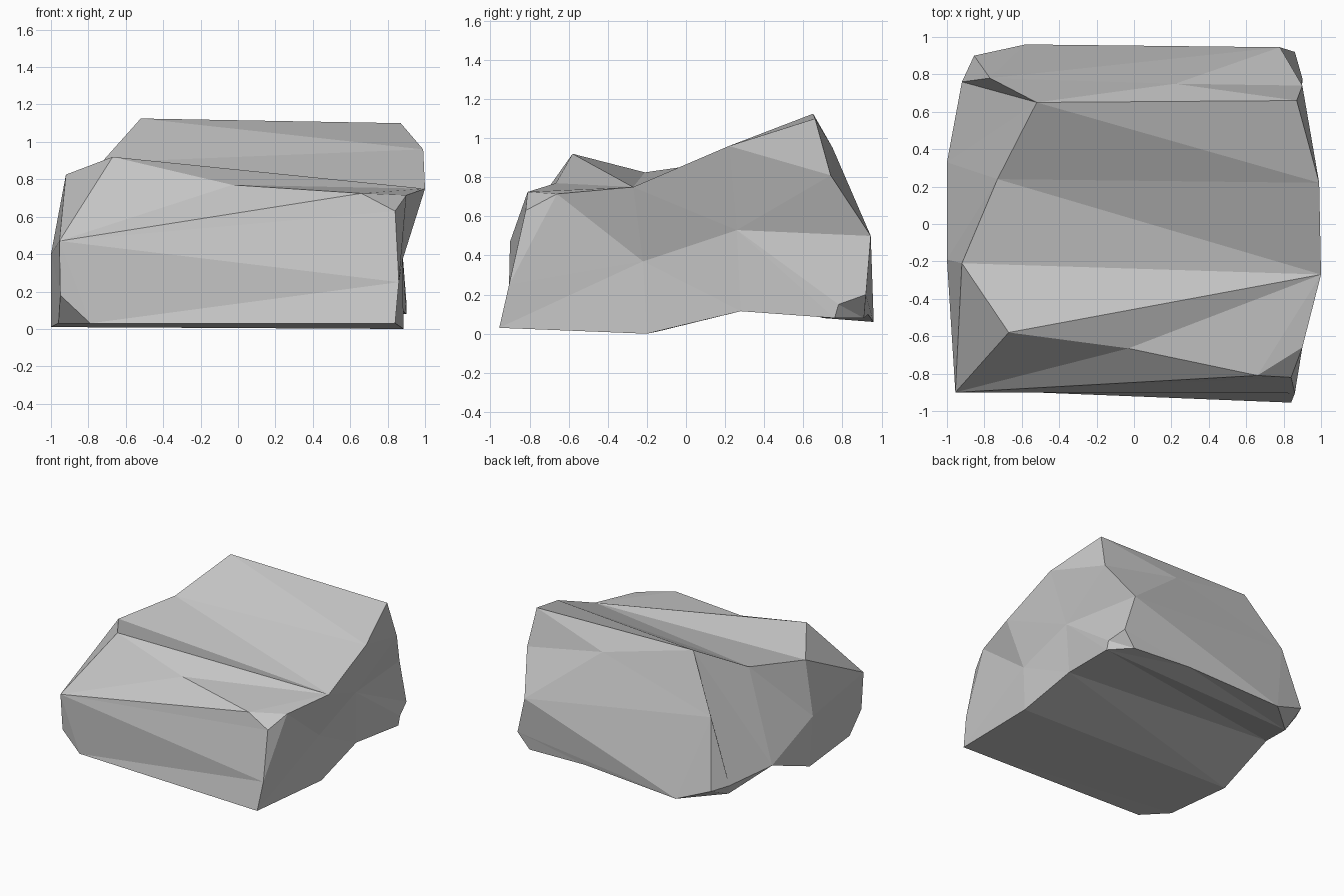
import bpy
import bmesh
from mathutils import Vector

default_cube = bpy.data.objects.get("Cube")
if default_cube:
    bpy.data.objects.remove(default_cube, do_unlink=True)

# One plain stone colour
stone = bpy.data.materials.new("stone_grey")
stone.use_nodes = True
grey = (0.57, 0.57, 0.57, 1.0)
stone.diffuse_color = grey
stone.node_tree.nodes["Principled BSDF"].inputs["Base Color"].default_value = grey

# Two end outlines, matched row by row: front foot, over the top, down the back, under the base
left = [
    (-.79, -.89, .03), (-.95, -.88, .18), (-.955, -.9, .47), (-.955, -.9, .47),
    (-.67, -.58, .92), (-.92, -.21, .825), (-.73, .24, .89), (-.52, .65, 1.125),
    (-.77, .78, .7), (-.58, .96, .06), (-.58, .96, .06), (-.58, .96, .06),
    (-.87, .7, .08), (-1, .33, .2), (-1, -.15, .01), (-.96, -.715, .03),
]
right = [
    (.84, -.955, .03), (.86, -.905, .25), (.84, -.82, .63), (.66, -.81, .725),
    (.9, -.66, .715), (1, -.27, .75), (.99, .22, .96), (.87, .66, 1.1),
    (.9, .74, .81), (.78, .945, .5), (.86, .92, .2), (.76, .91, .08),
    (.9, .76, .08), (.86, .28, .115), (.885, -.2, 0), (.84, -.955, .03),
]

bm = bmesh.new()
shared = {}


def corner(point):
    """Return the vertex at a point, making it once."""
    if point not in shared:
        shared[point] = bm.verts.new(Vector(point))
    return shared[point]


def fan(hub, path):
    """Triangles from a hub to each step of a path."""
    for a, b in zip(path, path[1:]):
        corners = [corner(p) for p in (hub, a, b)]
        if len(set(corners)) == 3:
            bm.faces.new(corners)


# Plain long facets: shoulder, top slope, lower back and base
rows = len(left)
for i in (2, 5, 6, 9, 12, 13, 14, 15):
    j = (i + 1) % rows
    fan(left[j], [left[i], right[i], right[j]])

# Front face
fan(left[0], [right[0], right[1], left[2], left[1]])
fan(left[2], [right[1], right[2]])

# Front ledge and the valley behind it
brow = (-.03, -.665, .77)
fan(brow, [left[2], right[3], right[5], left[4], left[2]])
fan(left[4], [right[5], left[5]])

# Back face under the crest
back_bump = (.22, .75, .95)
fan(back_bump, [left[7], *right[7:10], left[8], left[7]])
fan(left[9], [left[8], right[9]])

# Undercut at the bottom of the back
undercut = (.25, .93, .1)
fan(undercut, [left[10], *right[10:13], left[12], left[10]])

# Chipped end on the low x side
bulge = (-1, -.19, .4)
chip = (-.92, .76, .18)
heel = (-.855, .9, .17)
fan(bulge, [*left[13:], left[1], left[2], left[5], left[6], left[13]])
fan(left[15], left[:2])
fan(left[2], left[4:6])
fan(left[13], left[6:8])
fan(chip, [*left[7:9], heel, *left[12:14], left[7]])
fan(heel, [*left[8:10], left[12]])

# Hollowed end on the high x side
hollow = (.88, -.22, .37)
ridge = (.87, .26, .53)
notch = (.9, .78, .15)
fan(hollow, [right[14], *right[:2], *right[4:6], ridge, *right[13:15]])
fan(right[4], right[1:4])
fan(right[3], right[4:6])
fan(right[6], right[7:9])
fan(ridge, [*right[5:7], *right[8:11], notch, *right[12:14]])
fan(notch, right[10:13])

bmesh.ops.recalc_face_normals(bm, faces=bm.faces)
mesh = bpy.data.meshes.new("boulder")
bm.to_mesh(mesh)
bm.free()
mesh.materials.append(stone)
boulder = bpy.data.objects.new("boulder", mesh)
bpy.context.collection.objects.link(boulder)
